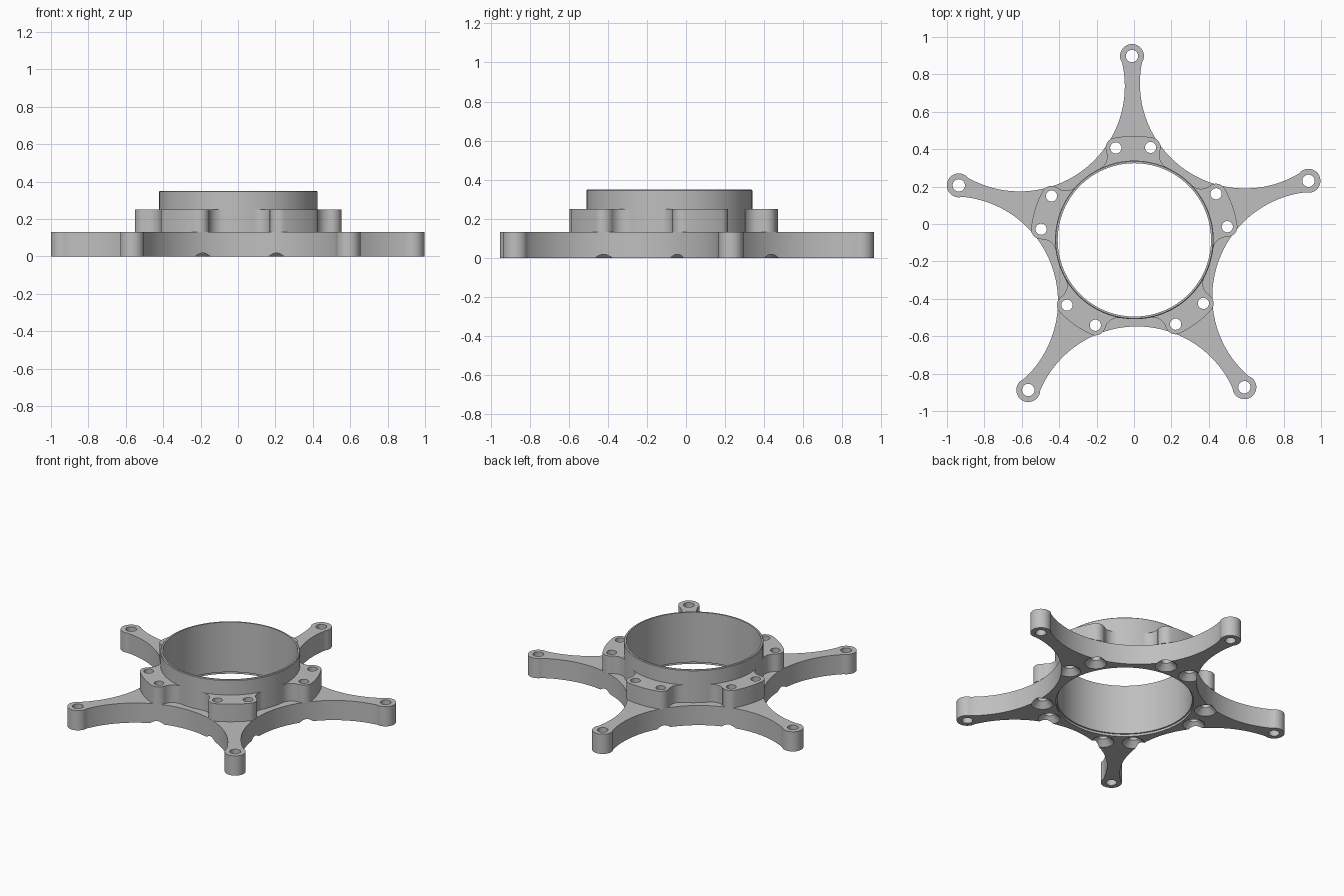
import bpy, bmesh
from math import radians, sin, cos, atan2, hypot, tau
from mathutils import Matrix, Vector

cube = bpy.data.objects.get("Cube")
if cube:
    bpy.data.objects.remove(cube)

CENTRE = Vector((0.002, -0.085, 0))
ARMS = [radians(90.75 + 72 * k) for k in range(5)]
BASE_TOP, PAD_TOP, HUB_TOP = 0.132, 0.25, 0.35
HUB_R, BORE_R = 0.424, 0.41
TIP_DIST, TIP_R, TIP_HOLE = 0.983, 0.064, 0.033
BOLT = Vector((0.493, 0.093))
BOLT_R, CORNER_R = 0.03, 0.054

grey = bpy.data.materials.new("light_grey")
grey.use_nodes = True
tone = (0.52, 0.52, 0.52, 1)
grey.diffuse_color = tone
grey.node_tree.nodes["Principled BSDF"].inputs["Base Color"].default_value = tone


def arc(c, r, a0, a1, n):
    """Points on an arc about c, angles in radians."""
    return [Vector((c[0] + r * cos(a0 + (a1 - a0) * i / n),
                    c[1] + r * sin(a0 + (a1 - a0) * i / n))) for i in range(n + 1)]


def mirrored(half):
    """Half outline running to the arm axis, completed by its mirror image."""
    return [Vector((p.x, -p.y)) for p in half] + half[-2::-1]


def turn(points, angle):
    m = Matrix.Rotation(angle, 2)
    return [m @ p for p in points]


def make_object(name, bm):
    bmesh.ops.recalc_face_normals(bm, faces=bm.faces)
    mesh = bpy.data.meshes.new(name)
    bm.to_mesh(mesh)
    bm.free()
    mesh.materials.append(grey)
    obj = bpy.data.objects.new(name, mesh)
    obj.location = CENTRE
    bpy.context.collection.objects.link(obj)
    return obj


def prism(bm, outline, z0, z1):
    face = bm.faces.new([bm.verts.new((p.x, p.y, z0)) for p in outline])
    top = bmesh.ops.extrude_face_region(bm, geom=[face])["geom"]
    bmesh.ops.translate(bm, vec=(0, 0, z1 - z0),
                        verts=[v for v in top if isinstance(v, bmesh.types.BMVert)])


def lathe(bm, profile, steps, at=(0, 0), closed=False):
    """Revolve (radius, height) points about a vertical axis."""
    verts = [bm.verts.new((at[0] + r, at[1], z)) for r, z in profile]
    edges = [bm.edges.new(pair) for pair in zip(verts, verts[1:])]
    if closed:
        edges.append(bm.edges.new((verts[-1], verts[0])))
    bmesh.ops.spin(bm, geom=verts + edges, cent=(at[0], at[1], 0), axis=(0, 0, 1),
                   angle=tau, steps=steps)
    bmesh.ops.remove_doubles(bm, verts=bm.verts, dist=1e-5)


def cut(obj, cutter):
    mod = obj.modifiers.new("holes", "BOOLEAN")
    mod.operation, mod.solver, mod.object = "DIFFERENCE", "EXACT", cutter
    bpy.context.view_layer.objects.active = obj
    bpy.ops.object.modifier_apply(modifier=mod.name)
    bpy.data.objects.remove(cutter)


def bolt_points(angle):
    return turn([BOLT, Vector((BOLT.x, -BOLT.y))], angle)


# Five-armed base: scalloped arcs between round arm tips
scallop = Vector((1.025 * cos(radians(36)), 1.025 * sin(radians(36))))
half = arc(scallop, 0.562, radians(216), radians(282.4), 28)
start = half[-1] - Vector((TIP_DIST, 0))
half += arc((TIP_DIST, 0), TIP_R, atan2(start.y, start.x), 0, 12)[1:]
outline = []
for a in ARMS:
    outline += turn(mirrored(half), a)[:-1]
bm = bmesh.new()
prism(bm, outline, 0, BASE_TOP)
base = make_object("five_arm_base", bm)

# Bore, arm tip holes and countersunk bolt holes in the base
bm = bmesh.new()
lathe(bm, [(0, -0.1), (0.419, -0.1), (0.419, 0.3), (0, 0.3)], 96)
sink = [(0, -0.02), (0.087, -0.02), (BOLT_R, 0.037), (BOLT_R, 0.3), (0, 0.3)]
for a in ARMS:
    tip = (TIP_DIST * cos(a), TIP_DIST * sin(a))
    lathe(bm, [(0, -0.1), (TIP_HOLE, -0.1), (TIP_HOLE, 0.3), (0, 0.3)], 28, tip)
    for p in bolt_points(a):
        lathe(bm, sink, 28, p)
cut(base, make_object("base_cutter", bm))

# Bolt pads: rounded corners with fillets running into the hub
f_ang, f_rad = radians(25.3), 0.072
fillet = Vector((cos(f_ang), sin(f_ang))) * (HUB_R + f_rad)
to_bolt = BOLT - fillet
join = atan2(to_bolt.y, to_bolt.x) % tau
corner_end = atan2(BOLT.y, BOLT.x)
rim = hypot(*BOLT) + CORNER_R
half = arc((0, 0), 0.417, 0, f_ang, 10)
inner = half[:]
half = [inner[-1]] + arc(fillet, f_rad, f_ang + radians(180), join, 10)
half += arc(BOLT, CORNER_R, join - radians(180), corner_end, 12)
half += arc((0, 0), rim, corner_end, 0, 8)[1:]
pad = mirrored(half) + inner[-2:0:-1] + [Vector((p.x, -p.y)) for p in inner[:-1]]
bm = bmesh.new()
for a in ARMS:
    prism(bm, turn(pad, a), BASE_TOP, PAD_TOP)
pads = make_object("bolt_pads", bm)
bm = bmesh.new()
for a in ARMS:
    for p in bolt_points(a):
        lathe(bm, [(0, 0), (BOLT_R, 0), (BOLT_R, 0.4), (0, 0.4)], 28, p)
cut(pads, make_object("pad_cutter", bm))

# Thin hub tube, set slightly above the underside
bm = bmesh.new()
lathe(bm, [(BORE_R, 0.015), (HUB_R, 0.015), (HUB_R, HUB_TOP - 0.004),
           (HUB_R - 0.004, HUB_TOP), (BORE_R, HUB_TOP)], 96, closed=True)
hub = make_object("hub_tube", bm)

# Smooth curved walls, crisp edges
bpy.ops.object.select_all(action="DESELECT")
for obj in (base, pads, hub):
    obj.select_set(True)
bpy.context.view_layer.objects.active = base
bpy.ops.object.shade_smooth_by_angle(angle=radians(30))
